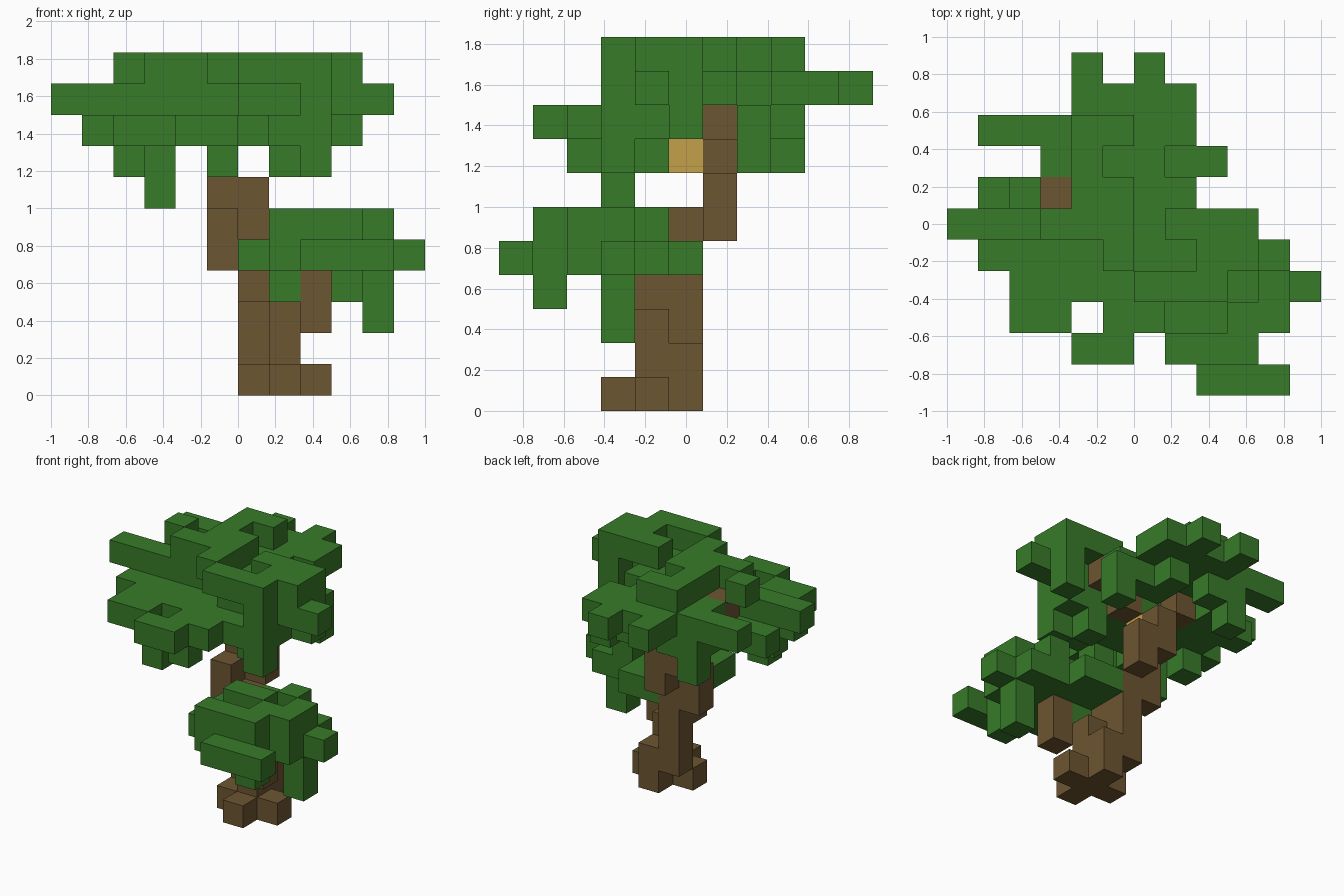
import bpy
import bmesh
from mathutils import Vector

cube = bpy.data.objects.get("Cube")
if cube:
    bpy.data.objects.remove(cube, do_unlink=True)

SIZE = 1 / 6
ORIGIN = Vector((-1, -5.5 * SIZE, 0))


def material(name, colour):
    mat = bpy.data.materials.new(name)
    mat.use_nodes = True
    mat.diffuse_color = (*colour, 1)
    node = mat.node_tree.nodes["Principled BSDF"]
    node.inputs["Base Color"].default_value = (*colour, 1)
    node.inputs["Roughness"].default_value = 0.9
    return mat


leaf = material("leaf green", (0.039, 0.199, 0.022))
bark = material("bark brown", (0.152, 0.092, 0.031))
cut = material("cut wood tan", (0.55, 0.35, 0.065))

cells = {}  # block position -> part name


def column(part, x, y, z, height=1):
    for k in range(z, z + height):
        cells[(x, y, k)] = part


def layer(part, z, front, *rows):
    """Fill one level from a floor plan; the first row is the frontmost."""
    for j, row in enumerate(rows):
        for i, mark in enumerate(row):
            if mark == "#":
                cells.setdefault((i, front + j, z), part)


# Root cross and leaning trunk
for dx, dy in ((0, 0), (1, 0), (-1, 0), (0, 1), (0, -1)):
    column("trunk", 7 + dx, 4 + dy, 0)
column("trunk", 7, 4, 1, 2)
column("trunk", 7, 5, 1)
column("trunk", 6, 4, 3)
column("trunk", 6, 5, 1, 4)
column("trunk", 5, 5, 4, 2)
column("trunk", 6, 6, 5, 2)
column("trunk", 5, 6, 6, 2)

# Branches and the sawn stub
column("low_branch", 8, 3, 2, 2)
column("left_branch", 6, 5, 8)
column("left_branch", 7, 5, 9)
column("right_branch", 4, 6, 8)
column("right_branch", 3, 6, 9)
column("sawn_stub", 5, 5, 7)

# Lower leaf clump
column("lower_leaves", 10, 3, 2, 2)
column("lower_leaves", 9, 1, 3)
column("lower_leaves", 7, 3, 3)
layer("lower_leaves", 4, 0,
      "........###.",
      ".......###..",
      "......#####.",
      "......######",
      "......#####.",
      ".......##...")
layer("lower_leaves", 5, 1,
      ".......###..",
      ".........##.",
      ".......##.#.",
      ".........#..")

# Leaves hanging under the crown
column("hanging_leaves", 3, 3, 6, 2)
for x, y in ((5, 2), (8, 3), (2, 4), (7, 4), (8, 7), (3, 8)):
    column("hanging_leaves", x, y, 7)

# Crown, from the bottom level up
layer("crown", 8, 1,
      "....##......",
      "..##.##.....",
      "..#######...",
      ".########...",
      "..####...#..",
      ".###........",
      "...#..###...",
      "...##.#.....")
layer("crown", 9, 3,
      "........#...",
      "......#####.",
      "########.#..",
      "...#####....",
      "...####.....",
      ".#######....",
      "....####....",
      "....#.#.....")
layer("crown", 10, 3,
      "......###...",
      ".....#..##..",
      "...###.###..",
      "..#.##......",
      "....#.......",
      "....##......")

AXES = [Vector(v) for v in ((1, 0, 0), (0, 1, 0), (0, 0, 1))]


def build(part, mat):
    """Make one mesh from the exposed sides of a part's blocks."""
    bm = bmesh.new()
    for pos, owner in cells.items():
        if owner != part:
            continue
        centre = Vector(pos) + Vector((0.5, 0.5, 0.5))
        for a, axis in enumerate(AXES):
            u, v = AXES[(a + 1) % 3] / 2, AXES[(a + 2) % 3] / 2
            for sign in (1, -1):
                near = tuple(int(c) for c in Vector(pos) + axis * sign)
                if near in cells:
                    continue
                mid = centre + axis * sign / 2
                corners = [mid + u + v, mid - u + v, mid - u - v, mid + u - v]
                bm.faces.new([bm.verts.new(ORIGIN + c * SIZE)
                              for c in corners[::sign]])
    bmesh.ops.remove_doubles(bm, verts=bm.verts, dist=0.001)
    mesh = bpy.data.meshes.new(part)
    bm.to_mesh(mesh)
    bm.free()
    mesh.materials.append(mat)
    bpy.context.collection.objects.link(bpy.data.objects.new(part, mesh))


for part in ("trunk", "low_branch", "left_branch", "right_branch"):
    build(part, bark)
for part in ("lower_leaves", "hanging_leaves", "crown"):
    build(part, leaf)
build("sawn_stub", cut)
